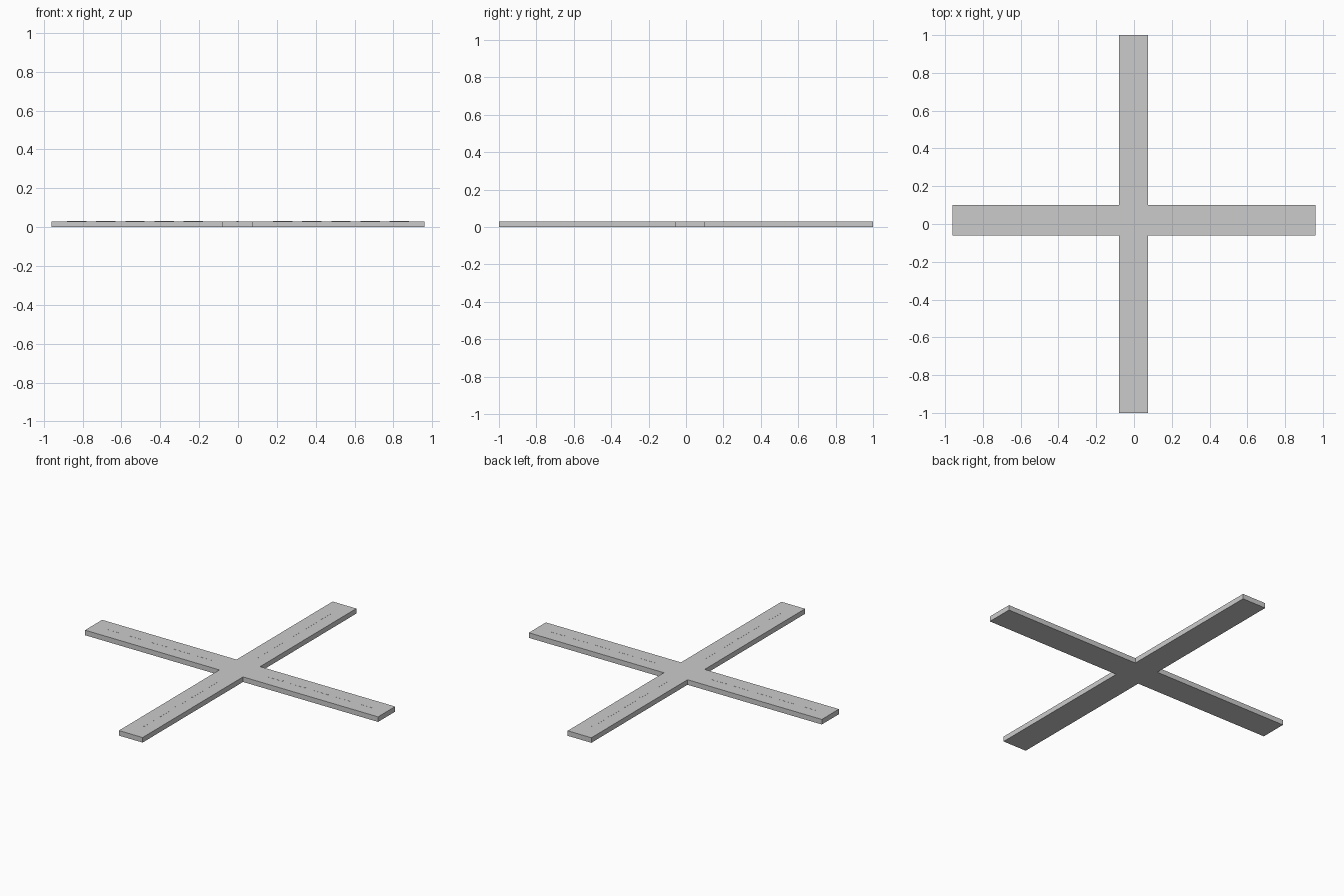
import bpy
import bmesh
from mathutils import Matrix

if "Cube" in bpy.data.objects:
    bpy.data.objects.remove(bpy.data.objects["Cube"])

HEIGHT = 0.03
X0, X1 = -0.08, 0.075      # sides of the road along y
Y0, Y1 = -0.06, 0.10       # sides of the road along x
END_X, END_Y = 0.96, 1.0


def finish(bm, name):
    bmesh.ops.recalc_face_normals(bm, faces=bm.faces)
    mesh = bpy.data.meshes.new(name)
    bm.to_mesh(mesh)
    bm.free()
    obj = bpy.data.objects.new(name, mesh)
    bpy.context.collection.objects.link(obj)
    return obj


# Crossroad slab: cross outline extruded upwards
outline = [(X0, -END_Y), (X1, -END_Y), (X1, Y0), (END_X, Y0),
           (END_X, Y1), (X1, Y1), (X1, END_Y), (X0, END_Y),
           (X0, Y1), (-END_X, Y1), (-END_X, Y0), (X0, Y0)]
bm = bmesh.new()
base = bm.faces.new([bm.verts.new((x, y, 0)) for x, y in outline])
ext = bmesh.ops.extrude_face_region(bm, geom=[base], use_keep_orig=True)
top = [v for v in ext["geom"] if isinstance(v, bmesh.types.BMVert)]
bmesh.ops.translate(bm, verts=top, vec=(0, 0, HEIGHT))
finish(bm, "crossroad_slab")


# Dashed centre lines: five thin strips on each arm
def lane_dashes(name, along_x, side):
    bm = bmesh.new()
    length, width, thick = 0.10, 0.01, 0.001
    for i in range(5):
        d = side * (0.23 + 0.15 * i)
        if along_x:
            pos, size = (d, (Y0 + Y1) / 2), (length, width)
        else:
            pos, size = ((X0 + X1) / 2, d), (width, length)
        m = (Matrix.Translation((pos[0], pos[1], HEIGHT)) @
             Matrix.Diagonal((size[0], size[1], thick, 1)))
        bmesh.ops.create_cube(bm, size=1, matrix=m)
    finish(bm, name)


lane_dashes("lane_dashes_right", True, 1)
lane_dashes("lane_dashes_left", True, -1)
lane_dashes("lane_dashes_back", False, 1)
lane_dashes("lane_dashes_front", False, -1)
